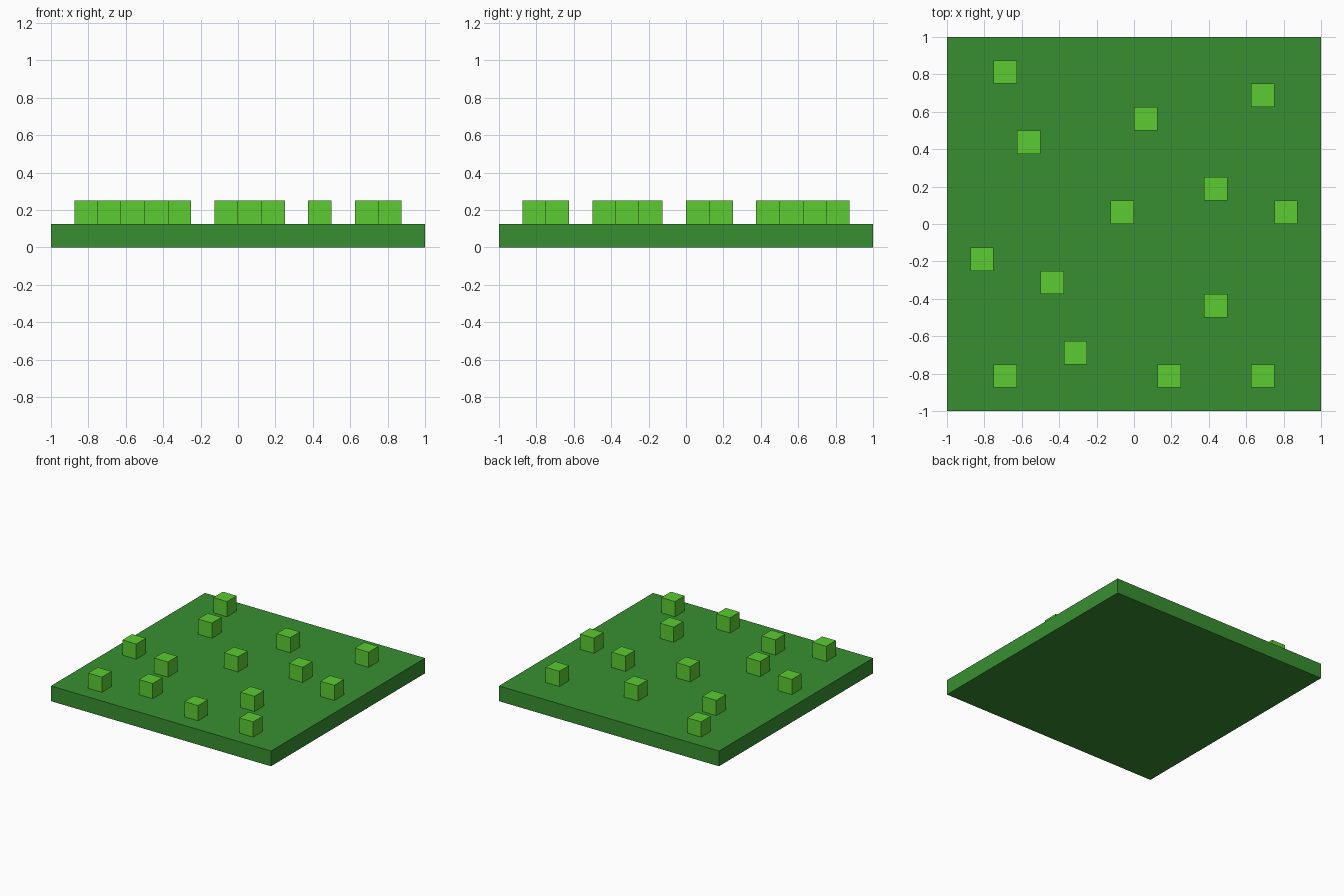
import bpy

old = bpy.data.objects.get("Cube")
if old:
    bpy.data.objects.remove(old, do_unlink=True)

CELL = 0.125  # the tile is a 16 x 16 grid of cells


def make_material(name, rgb):
    mat = bpy.data.materials.new(name)
    mat.use_nodes = True
    color = (*rgb, 1.0)
    mat.diffuse_color = color
    mat.node_tree.nodes["Principled BSDF"].inputs["Base Color"].default_value = color
    return mat


def box(name, center, size, mat):
    bpy.ops.mesh.primitive_cube_add(size=1, location=center)
    obj = bpy.context.object
    obj.name = name
    obj.scale = size
    bpy.ops.object.transform_apply(location=False, rotation=False, scale=True)
    obj.data.materials.append(mat)
    return obj


dark_green = make_material("dark_grass_green", (0.040, 0.273, 0.031))
light_green = make_material("light_grass_green", (0.105, 0.60, 0.031))

# Ground slab
box("ground_slab", (0, 0, CELL / 2), (2, 2, CELL), dark_green)

# Grass tufts, by grid column and row
tufts = [(2, 14), (13, 13), (8, 12), (3, 11), (11, 9), (7, 8), (14, 8),
         (1, 6), (4, 5), (11, 4), (5, 2), (2, 1), (9, 1), (13, 1)]
for number, (col, row) in enumerate(tufts, 1):
    x = -1 + (col + 0.5) * CELL
    y = -1 + (row + 0.5) * CELL
    box(f"grass_tuft_{number}", (x, y, 1.5 * CELL), (CELL, CELL, CELL), light_green)
